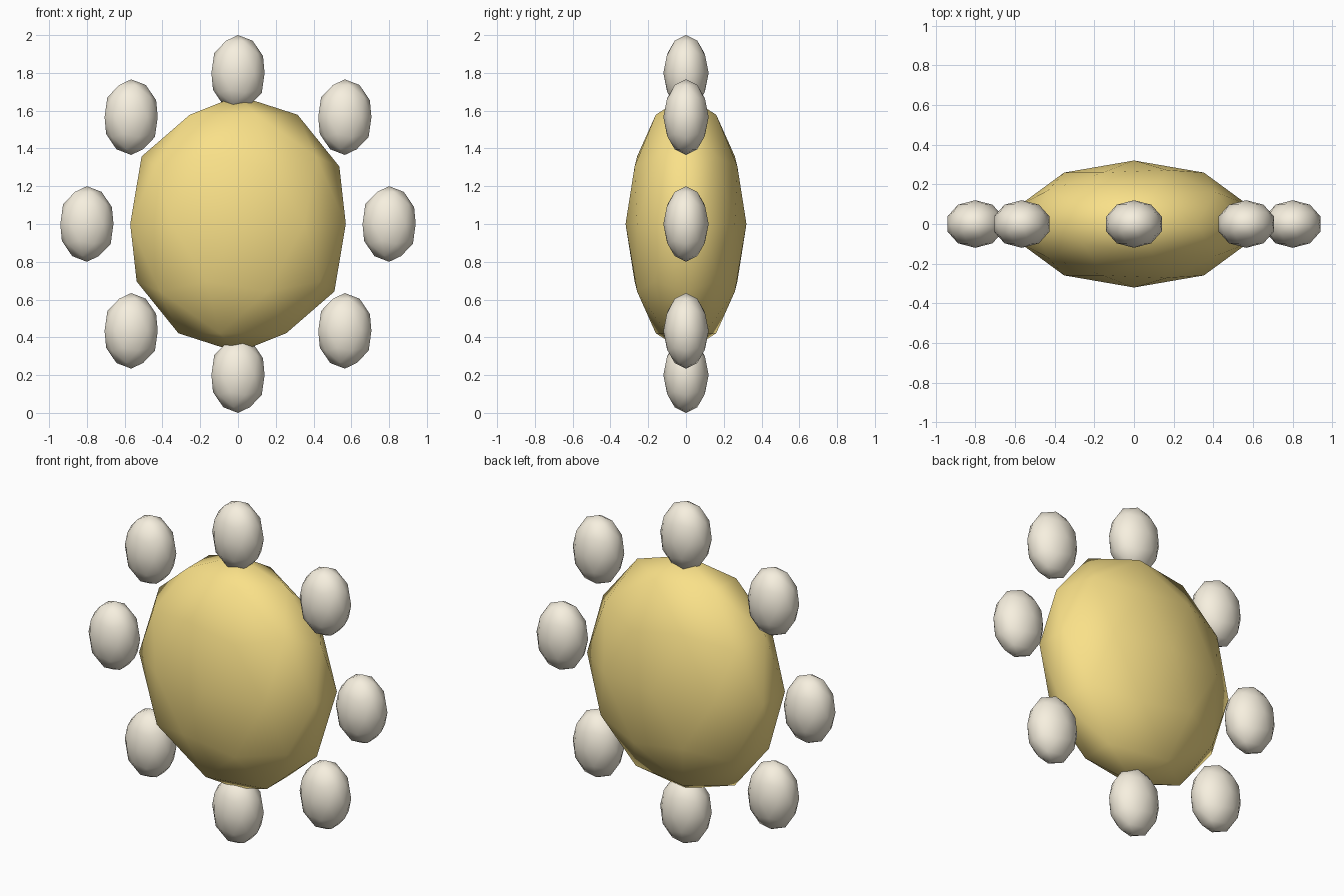
import bpy
from math import sin, cos, pi

if "Cube" in bpy.data.objects:
    bpy.data.objects.remove(bpy.data.objects["Cube"])


def material(name, color):
    m = bpy.data.materials.new(name)
    m.diffuse_color = color
    m.use_nodes = True
    m.node_tree.nodes["Principled BSDF"].inputs["Base Color"].default_value = m.diffuse_color
    return m


def ellipsoid(name, loc, radii, mat):
    bpy.ops.mesh.primitive_ico_sphere_add(subdivisions=2, radius=1, location=loc)
    ob = bpy.context.object
    ob.name = name
    ob.scale = radii
    bpy.ops.object.transform_apply(location=False, rotation=False, scale=True)
    bpy.ops.object.shade_smooth()
    ob.data.materials.append(mat)
    return ob


gold = material("gold", (0.95, 0.75, 0.25, 1))
cream = material("cream", (0.93, 0.87, 0.74, 1))

# Large central body
ellipsoid("body", (0, 0, 1), (0.6, 0.32, 0.68), gold)

# Ring of eight upright beads around the body
for i in range(8):
    a = i * pi / 4
    ellipsoid(f"bead_{i + 1}", (0.8 * cos(a), 0, 1 + 0.8 * sin(a)),
              (0.148, 0.12, 0.2), cream)
